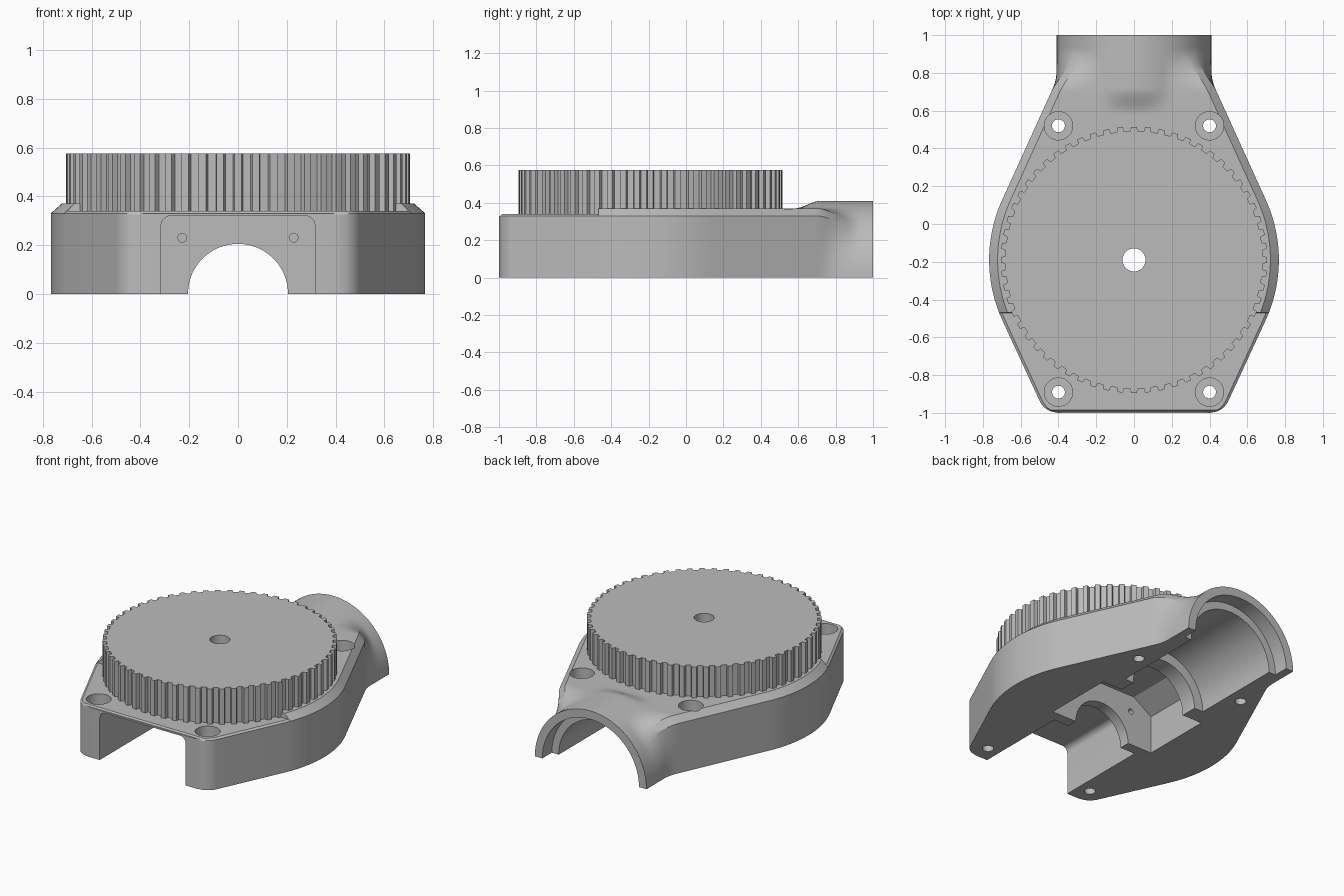
import bpy, bmesh
from math import sin, cos, pi, sqrt, hypot, radians

cube = bpy.data.objects.get("Cube")
if cube:
    bpy.data.objects.remove(cube)

grey = bpy.data.materials.new("light_grey")
grey.use_nodes = True
grey.diffuse_color = (0.5, 0.5, 0.5, 1)
grey.node_tree.nodes["Principled BSDF"].inputs["Base Color"].default_value = (0.5, 0.5, 0.5, 1)

GEAR_Y = -0.19
PIPE_R = 0.41


def finish(name, bm):
    bmesh.ops.recalc_face_normals(bm, faces=bm.faces)
    mesh = bpy.data.meshes.new(name)
    bm.to_mesh(mesh)
    bm.free()
    mesh.materials.append(grey)
    obj = bpy.data.objects.new(name, mesh)
    bpy.context.collection.objects.link(obj)
    return obj


def loft(name, rings):
    """Skin closed rings of equal length and cap both ends."""
    bm = bmesh.new()
    loops = [[bm.verts.new(p) for p in ring] for ring in rings]
    n = len(loops[0])
    for a, b in zip(loops, loops[1:]):
        for i in range(n):
            j = (i + 1) % n
            bm.faces.new((a[i], a[j], b[j], b[i]))
    bm.faces.new(loops[0])
    bm.faces.new(loops[-1][::-1])
    return finish(name, bm)


def along_y(name, profile, y0, y1):
    return loft(name, [[(x, y, z) for x, z in profile] for y in (y0, y1)])


def along_z(name, profile, z0, z1):
    return loft(name, [[(x, y, z) for x, y in profile] for z in (z0, z1)])


def circle(r, cx=0, cy=0, n=64):
    return [(cx + r * cos(2 * pi * i / n), cy + r * sin(2 * pi * i / n)) for i in range(n)]


def cut(target, cutter):
    mod = target.modifiers.new("cut", "BOOLEAN")
    mod.operation = "DIFFERENCE"
    mod.solver = "EXACT"
    mod.object = cutter
    bpy.context.view_layer.objects.active = target
    bpy.ops.object.modifier_apply(modifier=mod.name)
    bpy.data.objects.remove(cutter)


def smooth(a, b, y):
    t = min(1, max(0, (y - a) / (b - a)))
    return t * t * (3 - 2 * t)


def half_width(y):
    """Plan outline: rounded front corners, tangent flanks, round middle, neck."""
    if y < -0.936:
        return 0.4 + sqrt(max(0, 0.11 ** 2 - (y + 0.89) ** 2))
    if y < -0.513:
        return 0.5 + (y + 0.936) * 0.464
    if y < 0.134:
        return sqrt(0.767 ** 2 - (y - GEAR_Y) ** 2)
    if y < 0.7:
        return 0.438 + (0.7 - y) * 0.454
    return PIPE_R + 0.028 * (max(0, 0.82 - y) / 0.12) ** 2


def section(y):
    """Chamfered box section that melts into a half pipe at the back."""
    w = half_width(y)
    raised = y > -0.47
    side, top, inset = (0.33, 0.37, 0.045) if raised else (0.33, 0.34, 0.015)
    if y < -0.99:
        side, top = 0.325, 0.33
    half = [(w, side * i / 8) for i in range(9)]
    half += [((w - inset) * (1 - i / 12), top) for i in range(13)]
    pts = half + [(-x, z) for x, z in half[-2::-1]]
    rise, melt = smooth(0.58, 0.72, y), smooth(0.7, 0.93, y)
    ring = []
    for x, z in pts:
        r = hypot(x, z)
        k = max(1, 1 + (PIPE_R / r - 1) * rise)
        k += (PIPE_R / r - k) * melt
        ring.append((x * k, y, z * k))
    return ring


# Housing body
stations = [-1 + 0.064 * i / 8 for i in range(9)] + [-0.513, -0.471, -0.469]
stations += [-0.45 + 0.584 * i / 20 for i in range(21)]
stations += [0.35] + [0.56 + 0.44 * i / 30 for i in range(31)]
body = loft("housing_body", [section(y) for y in stations])

# Front channel with rounded upper corners
channel = [(0.315, -0.1)]
channel += [(0.275 + 0.04 * cos(a), 0.28 + 0.04 * sin(a)) for a in (radians(15 * i) for i in range(7))]
channel += [(-x, z) for x, z in channel[::-1]]
cut(body, along_y("channel_cutter", channel, -1.1, -0.37))

# Chamfered inner cavity
cavity = [(0.385, -0.1), (0.385, 0.25), (0.23, 0.352)]
cavity += [(-x, z) for x, z in cavity[::-1]]
cut(body, along_y("cavity_cutter", cavity, -0.3, 0.17))

# Stepped bore: bulkhead arch, inner ring, main bore, end recess
for r, y0, y1 in ((0.205, -0.5, 0.0), (0.24, 0.1, 0.4), (0.305, 0.28, 0.95), (0.355, 0.9, 1.1)):
    cut(body, along_y("bore_cutter", circle(r, n=96), y0, y1))

# Screw holes in the bulkhead, bolt holes with deep counterbores
for s in (-1, 1):
    cut(body, along_y("screw_cutter", circle(0.018, s * 0.228, 0.23, 24), -0.45, -0.2))
    for y in (-0.89, 0.52):
        cut(body, along_z("bolt_cutter", circle(0.034, s * 0.4, y, 32), -0.1, 0.5))
        cut(body, along_z("counterbore_cutter", circle(0.075, s * 0.4, y, 48), 0.22, 0.5))

# Toothed wheel
TEETH = 60
outline = []
for i in range(TEETH):
    for r, f in ((0.682, -0.28), (0.705, -0.2), (0.705, 0.2), (0.682, 0.28)):
        a = 2 * pi * (i + f) / TEETH
        outline.append((r * cos(a), GEAR_Y + r * sin(a)))
wheel = along_z("toothed_wheel", outline, 0.338, 0.575)

# Shaft hole through wheel and body
for part in (body, wheel):
    cut(part, along_z("shaft_cutter", circle(0.061, 0, GEAR_Y, 48), 0.2, 0.7))

bpy.ops.object.select_all(action="DESELECT")
for part in (body, wheel):
    part.select_set(True)
bpy.context.view_layer.objects.active = body
bpy.ops.object.shade_smooth_by_angle(angle=radians(25))
